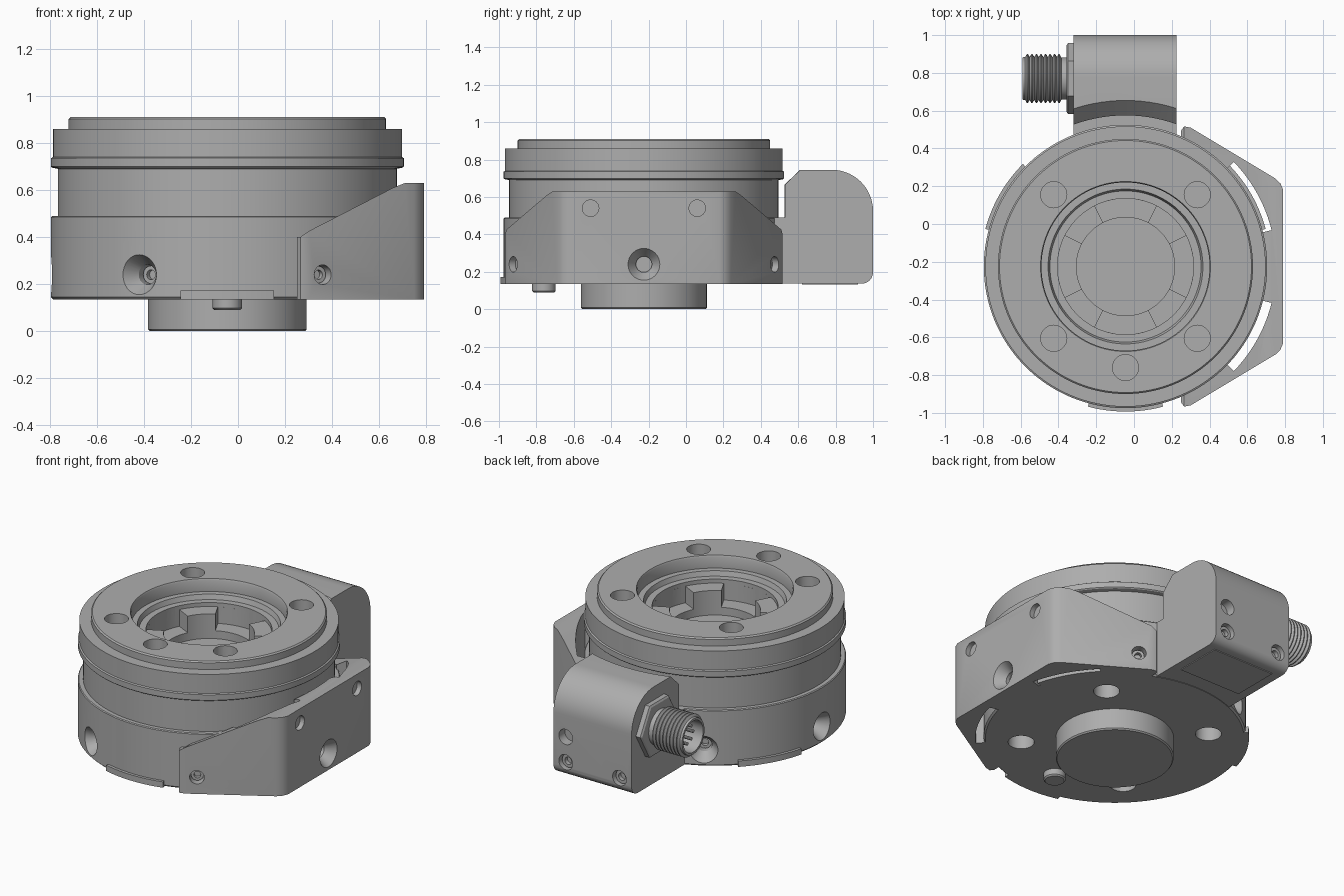
import bpy, bmesh, math
from mathutils import Vector

if "Cube" in bpy.data.objects:
    bpy.data.objects.remove(bpy.data.objects["Cube"])

CX, CY = -0.045, -0.225      # axis of the round body
BASE, RIM = 0.135, 0.75      # underside height and base radius

metal = bpy.data.materials.new("satin_grey")
metal.use_nodes = True
GREY = (0.42, 0.42, 0.42, 1)
metal.diffuse_color = GREY
metal.node_tree.nodes["Principled BSDF"].inputs["Base Color"].default_value = GREY


def finish(name, bm):
    bmesh.ops.recalc_face_normals(bm, faces=bm.faces)
    mesh = bpy.data.meshes.new(name)
    bm.to_mesh(mesh)
    bm.free()
    mesh.materials.append(metal)
    obj = bpy.data.objects.new(name, mesh)
    bpy.context.collection.objects.link(obj)
    return obj


def lathe(name, profile, loc=(CX, CY, 0), axis=(0, 0, 1), segs=96):
    """Revolve (radius, height) points around an axis."""
    bm = bmesh.new()
    turn = Vector(axis).to_track_quat('Z', 'Y')
    rings = []
    for r, h in profile:
        count = segs if r > 0 else 1
        rings.append([bm.verts.new(turn @ Vector((r * math.cos(a), r * math.sin(a), h)) + Vector(loc))
                      for a in (math.tau * i / segs for i in range(count))])
    for low, high in zip(rings, rings[1:]):
        for i in range(segs):
            quad = [low[i % len(low)], low[(i + 1) % len(low)],
                    high[(i + 1) % len(high)], high[i % len(high)]]
            bm.faces.new(list(dict.fromkeys(quad)))
    for ring in (rings[0], rings[-1]):
        if len(ring) > 1:
            bm.faces.new(ring)
    return finish(name, bm)


def prism(name, points, start, end, place):
    """Extrude an outline; place(u, v, w) maps it into space."""
    bm = bmesh.new()
    ends = [[bm.verts.new(place(u, v, w)) for u, v in points] for w in (start, end)]
    n = len(points)
    for i in range(n):
        j = (i + 1) % n
        bm.faces.new((ends[0][i], ends[0][j], ends[1][j], ends[1][i]))
    for ring in ends:
        bm.faces.new(ring)
    return finish(name, bm)


def plan(u, v, w):
    return (u, v, w)


def arc(cx, cy, r, a0, a1, n=12):
    angles = [math.radians(a0 + (a1 - a0) * i / n) for i in range(n + 1)]
    return [(cx + r * math.cos(a), cy + r * math.sin(a)) for a in angles]


def sector(name, r0, r1, a0, a1, z0, z1):
    return prism(name, arc(CX, CY, r1, a0, a1) + arc(CX, CY, r0, a1, a0), z0, z1, plan)


def carve(obj, cutters):
    """Subtract the cutters, then discard them."""
    for cutter in cutters:
        cutter.hide_render = True
        mod = obj.modifiers.new("cut", 'BOOLEAN')
        mod.operation, mod.solver, mod.object = 'DIFFERENCE', 'EXACT', cutter
    graph = bpy.context.evaluated_depsgraph_get()
    mesh = bpy.data.meshes.new_from_object(obj.evaluated_get(graph))
    obj.modifiers.clear()
    obj.data = mesh
    for cutter in cutters:
        bpy.data.objects.remove(cutter)


def hole(loc, axis, r, depth, cone=0.0):
    """Drill cutter: optional countersink, then a straight bore."""
    prof = [(0, 0.1), (r, 0.1), (r, 0)]
    if cone:
        prof += [(r * 0.5, -cone), (r * 0.5, -depth), (0, -depth)]
    else:
        prof += [(r, -depth), (0, -depth)]
    return lathe("cutter", prof, loc, axis, 32)


def screw(name, loc, axis, r):
    """Socket head sitting in a hole."""
    lathe(name, [(0, -0.04), (r, -0.04), (r, 0), (r * 0.55, 0), (r * 0.55, -0.025), (0, -0.025)],
          loc, axis, 24)


# Turned main body with boss, neck, flange and stepped bore
body = lathe("main_body", [
    (0, 0), (0.33, 0), (0.337, 0.008), (0.337, BASE), (0.74, BASE), (RIM, 0.145),
    (RIM, 0.485), (0.745, 0.49), (0.72, 0.49), (0.72, 0.69), (0.745, 0.695), (RIM, 0.7),
    (RIM, 0.735), (0.742, 0.74), (0.742, 0.86), (0.675, 0.86), (0.675, 0.902),
    (0.667, 0.91), (0.45, 0.91), (0.445, 0.9), (0.445, 0.83), (0.41, 0.83), (0.40, 0.80),
    (0.36, 0.80), (0.36, 0.775), (0.26, 0.775), (0.26, 0.62), (0, 0.62)], segs=128)
cuts = []
for sx in (-0.38, 0.38):
    for sy in (-0.38, 0.38):
        cuts.append(hole((CX + sx, CY + sy, 0.91), (0, 0, 1), 0.069, 0.07))
        cuts.append(hole((CX + sx, CY + sy, BASE), (0, 0, -1), 0.075, 0.2))
cuts.append(hole((CX, CY - 0.535, 0.91), (0, 0, 1), 0.069, 0.07))
for k in range(4):
    cuts.append(sector("cutter", 0.2, 0.36, 90 * k - 27, 90 * k + 27, 0.67, 0.79))
for deg in (60, 120, 180, 240):
    d = Vector((math.cos(math.radians(deg)), math.sin(math.radians(deg)), 0))
    spot = Vector((CX, CY, 0.24)) + d * RIM
    cuts.append(hole(spot, d, 0.085, 0.16, 0.07))
    screw("body_screw", spot - d * 0.1, d, 0.038)
carve(body, cuts)

# Underside pin and three small rim tabs
lathe("locating_pin", [(0, 0.09), (0.055, 0.09), (0.063, 0.098), (0.063, 0.15), (0, 0.15)],
      (CX, CY - 0.535, 0), segs=32)
for deg in (-90, 30, 150):
    sector("rim_tab", 0.72, 0.768, deg - 15, deg + 15, BASE, 0.172)

# Angular side bracket, sloping down towards both ends
half = [(0.25, -0.72), (0.265, -0.742), (0.30, -0.735), (0.75, -0.465), (0.775, -0.44), (0.79, -0.405)]
outline = [(x, CY + y) for x, y in half] + [(x, CY - y) for x, y in reversed(half)]
bracket = prism("side_bracket", outline, BASE, 0.63, plan)
cuts = [prism("cutter", [(0.1, 0.40), (0.265, 0.40), (0.30, 0.425), (0.66, 0.61), (0.71, 0.63),
                         (0.71, 0.8), (0.1, 0.8)], -1.5, 1.5, lambda u, v, w: (u, w, v)),
        lathe("cutter", [(0, 0), (0.74, 0), (0.74, 0.9), (0, 0.9)], segs=128),
        hole((0.79, CY, 0.24), (1, 0, 0), 0.085, 0.3, 0.06)]
for s in (-1, 1):
    mid = 29 * s
    cuts.append(sector("cutter", 0.7, 0.797, mid - 15, mid + 15, 0, 0.9))
    n = Vector((0.515, 0.857 * s, 0))
    spot = Vector((0.36, CY + s * 0.699, 0.24))
    cuts.append(hole(spot, n, 0.042, 0.07))
    screw("bracket_screw", spot - n * 0.035, n, 0.036)
    cuts.append(hole((0.79, CY + s * 0.285, 0.54), (1, 0, 0), 0.044, 0.03))
carve(bracket, cuts)
screw("bracket_centre_screw", (0.71, CY, 0.24), (1, 0, 0), 0.04)

# Connector housing with rounded back, hollowed to clear the body
side = ([(0.3, BASE + 0.002)] + arc(0.94, 0.197, 0.06, -90, 0, 6) + arc(0.78, 0.525, 0.22, 0, 90, 14)
        + [(0.3, 0.745)])
housing = prism("connector_housing", side, -0.32, 0.225, lambda u, v, w: (w, u, v))
cuts = [lathe("cutter", [(0, 0.49), (0.80, 0.49), (0.80, 0.665), (0.88, 0.746), (0.88, 0.9), (0, 0.9)],
              segs=128),
        lathe("cutter", [(0, 0), (0.73, 0), (0.73, 0.6), (0, 0.6)], segs=128)]
for x, z in ((0.14, 0.23), (-0.235, 0.23), (0.14, 0.39)):
    cuts.append(hole((x, 1.0, z), (0, 1, 0), 0.048, 0.06))
    if z < 0.3:
        screw("housing_screw", (x, 0.975, z), (0, 1, 0), 0.042)
carve(housing, cuts)
prism("housing_bottom_plate", [(-0.26, 0.62), (0.17, 0.62), (0.17, 0.92), (-0.26, 0.92)],
      0.132, 0.14, plan)

# Threaded round plug with hex nut and contact pins
PLUG = (-0.32, 0.77, 0.5)
OUT = (-1, 0, 0)
lathe("hex_nut", [(0, -0.01), (0.187, -0.01), (0.187, 0.03), (0.175, 0.037), (0, 0.037)], PLUG, OUT, 6)
thread = [(0, 0), (0.112, 0), (0.112, 0.065)]
for i in range(8):
    h = 0.068 + i * 0.024
    thread += [(0.13, h + 0.006), (0.13, h + 0.011), (0.114, h + 0.02)]
thread += [(0.112, 0.27), (0.098, 0.27), (0.098, 0.13), (0, 0.13)]
lathe("threaded_plug", thread, PLUG, OUT, 48)
for i in range(8):
    a = math.tau * i / 8
    pin = (PLUG[0], PLUG[1] + 0.058 * math.cos(a), PLUG[2] + 0.058 * math.sin(a))
    lathe("contact_pin", [(0, 0.12), (0.01, 0.12), (0.01, 0.23), (0, 0.235)], pin, OUT, 10)

# Smooth curved surfaces while keeping machined edges crisp
bpy.ops.object.select_all(action='DESELECT')
for obj in bpy.context.collection.objects:
    if obj.type == 'MESH' and metal.name in obj.data.materials:
        obj.select_set(True)
        bpy.context.view_layer.objects.active = obj
bpy.ops.object.shade_smooth_by_angle(angle=math.radians(30))
